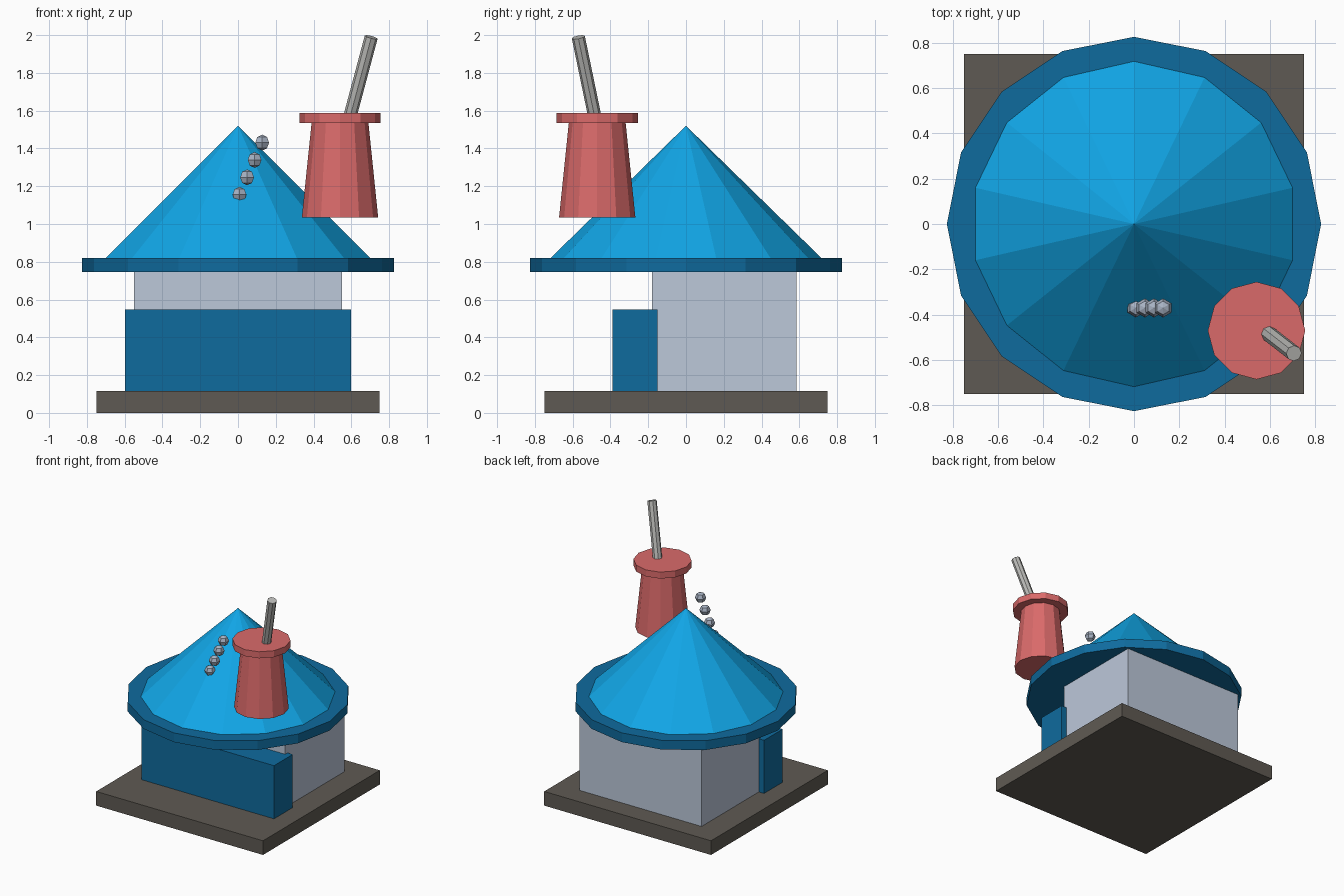
import bpy
import bmesh
from mathutils import Matrix, Vector

default = bpy.data.objects.get("Cube")
if default:
    bpy.data.objects.remove(default, do_unlink=True)


def material(name, rgb):
    """Flat material from display colour values (0-255), stored as linear."""
    linear = [((c / 255 + 0.055) / 1.055) ** 2.4 for c in rgb]
    mat = bpy.data.materials.new(name)
    mat.use_nodes = True
    mat.diffuse_color = (*linear, 1)
    shader = next(n for n in mat.node_tree.nodes if n.type == "BSDF_PRINCIPLED")
    shader.inputs["Base Color"].default_value = (*linear, 1)
    return mat


STONE = material("dark stone", (95, 90, 83))
WALL = material("pale blue grey", (188, 200, 218))
DEEP_BLUE = material("deep blue", (15, 107, 158))
SKY_BLUE = material("sky blue", (17, 167, 232))
RED = material("soft red", (218, 106, 106))
STEEL = material("light steel", (186, 186, 183))
BEAD = material("bead grey", (168, 179, 196))


def finish(name, bm, mat):
    mesh = bpy.data.meshes.new(name)
    bm.to_mesh(mesh)
    bm.free()
    mesh.materials.append(mat)
    obj = bpy.data.objects.new(name, mesh)
    bpy.context.collection.objects.link(obj)
    return obj


def box(name, mat, low, high):
    low, high = Vector(low), Vector(high)
    bm = bmesh.new()
    place = Matrix.Translation((low + high) / 2) @ Matrix.Diagonal((*(high - low), 1))
    bmesh.ops.create_cube(bm, size=1, matrix=place)
    return finish(name, bm, mat)


def cone(name, mat, sides, r_start, r_end, start, end):
    """Capped cone or cylinder running between two points."""
    start, end = Vector(start), Vector(end)
    axis = end - start
    turn = Vector((0, 0, 1)).rotation_difference(axis).to_matrix().to_4x4()
    bm = bmesh.new()
    bmesh.ops.create_cone(bm, cap_ends=True, segments=sides, radius1=r_start,
                          radius2=r_end, depth=axis.length,
                          matrix=Matrix.Translation((start + end) / 2) @ turn)
    bmesh.ops.remove_doubles(bm, verts=bm.verts, dist=0.0001)
    return finish(name, bm, mat)


# Hut body on its slab, with a counter across the front
box("base_slab", STONE, (-0.75, -0.75, 0), (0.75, 0.75, 0.115))
box("hut_walls", WALL, (-0.55, -0.18, 0.115), (0.55, 0.585, 0.75))
box("front_counter", DEEP_BLUE, (-0.597, -0.39, 0.115), (0.597, -0.15, 0.547))

# Round roof
cone("roof_brim", DEEP_BLUE, 16, 0.825, 0.825, (0, 0, 0.745), (0, 0, 0.82))
cone("roof_cone", SKY_BLUE, 14, 0.717, 0, (0, 0, 0.82), (0, 0, 1.52))

# Tapered cup with lid and leaning straw
CX, CY = 0.54, -0.47
cone("cup_body", RED, 12, 0.202, 0.15, (CX, CY, 1.035), (CX, CY, 1.54))
cone("cup_lid", RED, 12, 0.215, 0.215, (CX, CY, 1.535), (CX, CY, 1.588))
cone("straw", STEEL, 8, 0.035, 0.035, (0.585, -0.477, 1.54), (0.705, -0.57, 1.989))

# Row of beads rising in front of the roof
for i in range(4):
    bm = bmesh.new()
    spot = Vector((0.008 + 0.04 * i, -0.37, 1.155 + 0.092 * i))
    bmesh.ops.create_uvsphere(bm, u_segments=6, v_segments=4, radius=0.042,
                              matrix=Matrix.Translation(spot))
    finish(f"bead_{i + 1}", bm, BEAD)
